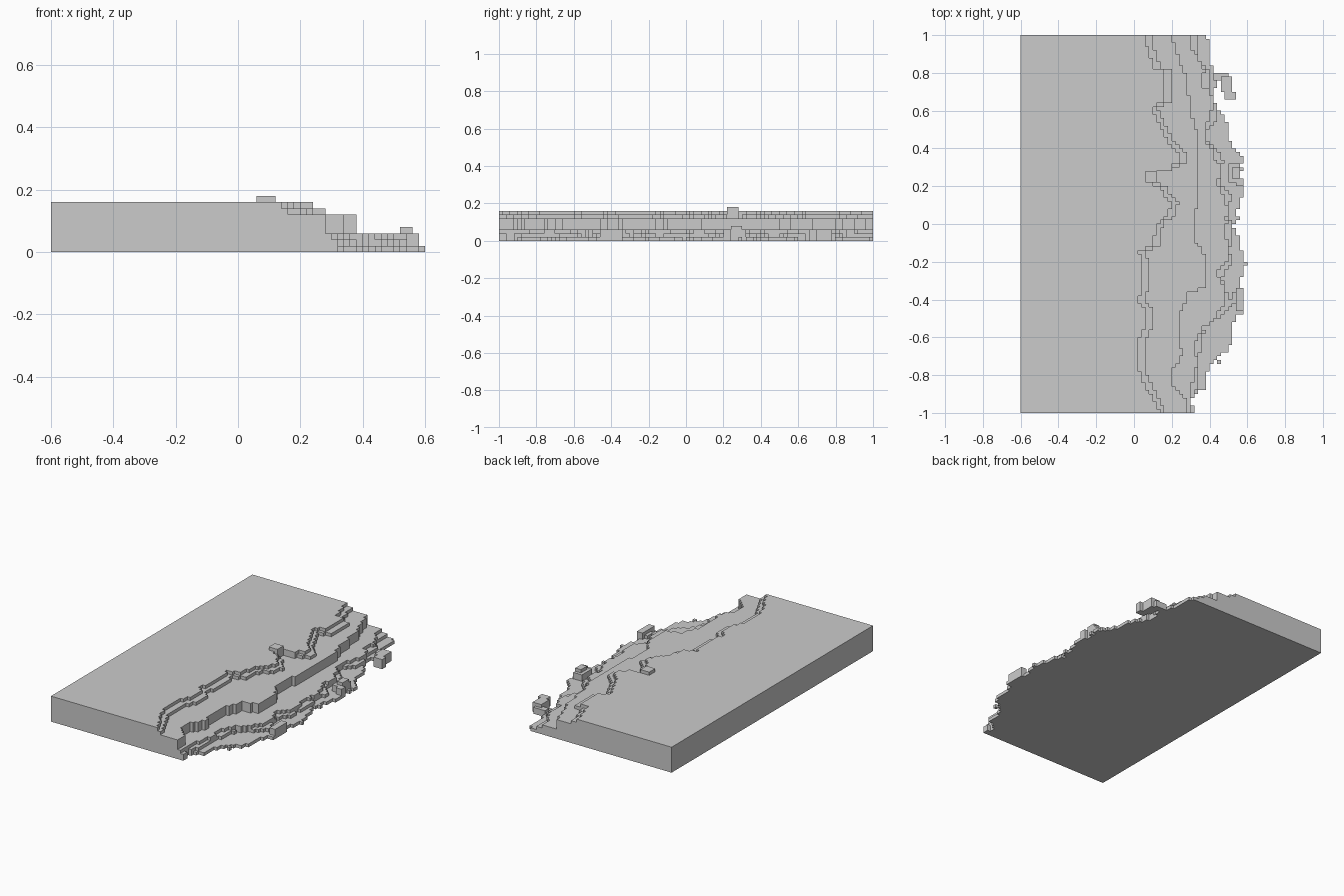
import bpy, bmesh

if "Cube" in bpy.data.objects:
    bpy.data.objects.remove(bpy.data.objects["Cube"])

U = 0.02                 # block size
NX, NY = 60, 100         # blocks along x and y
stone = bpy.data.materials.new("stone grey")
stone.diffuse_color = (0.6, 0.6, 0.6, 1)
stone.use_nodes = True
stone.node_tree.nodes["Principled BSDF"].inputs["Base Color"].default_value = stone.diffuse_color

# Edge contours as (y, x) points in hundredths, from back to front
SHORE = [(100, 38), (92, 40), (86, 42), (76, 42), (64, 43), (60, 45), (56, 47), (53, 50),
         (44, 52), (38, 54), (34, 57), (28, 58), (18, 58), (14, 56), (3, 56), (0, 52),
         (-5, 54), (-9, 57), (-20, 59), (-25, 58), (-33, 57), (-40, 58), (-46, 57),
         (-50, 54), (-60, 52), (-68, 48), (-73, 44), (-78, 38), (-88, 36), (-92, 31), (-100, 33)]
LEDGE = [(100, 31), (90, 32), (82, 37), (72, 38), (64, 42), (56, 41), (50, 37), (43, 38),
         (38, 43), (30, 45), (20, 45), (16, 48), (2, 49), (-10, 50), (-20, 50), (-26, 44),
         (-35, 48), (-44, 49), (-50, 43), (-55, 36), (-66, 32), (-78, 33), (-90, 30), (-100, 30)]
STEP = [(100, 20), (92, 22), (84, 25), (78, 28), (60, 30), (50, 33), (36, 34), (20, 34),
        (8, 33), (-8, 32), (-16, 37), (-33, 38), (-37, 29), (-46, 25), (-62, 24), (-69, 26),
        (-76, 21), (-86, 21), (-92, 27), (-100, 28)]
CREST = [(100, 6), (90, 8), (83, 11), (82, 17), (65, 17), (62, 9), (56, 12), (48, 16),
         (42, 19), (37, 24), (33, 24), (30, 18), (28, 8), (23, 8), (19, 14), (11, 20), (4, 18),
         (0, 12), (-11, 10), (-15, 3), (-22, 4), (-36, 4), (-40, 1), (-44, 6), (-55, 6),
         (-63, 2), (-76, 2), (-84, 5), (-92, 10), (-100, 14)]


def edge(line, y):
    """x of a contour at a given y (hundredths)"""
    for (y0, x0), (y1, x1) in zip(line, line[1:]):
        if y0 >= y >= y1:
            return x0 + (x1 - x0) * (y0 - y) / (y0 - y1)
    return line[-1][1]


# Raised rocks and shore tufts: x0, x1, y0, y1 (hundredths), height in blocks
ROCKS = [(6, 12, 22, 28, 9), (12, 20, 28, 30, 8), (42, 50, 76, 80, 2), (46, 52, 70, 78, 3),
         (48, 54, 66, 70, 3), (50, 56, 22, 32, 3), (52, 56, 24, 30, 4), (54, 58, 20, 24, 3),
         (52, 58, -42, -36, 2), (54, 58, -46, -34, 3), (58, 60, -22, -20, 1),
         (44, 46, -74, -72, 1)]


def height(i, j):
    if not (0 <= i < NX and 0 <= j < NY):
        return 0
    x, y = -60 + 2 * i + 1, -100 + 2 * j + 1
    jag = (0, 1, -1, 0.6, -0.6)[(j // 2 * 7) % 5]      # ragged rock edge
    h = 0
    # shore, low ledges, tall step, two crest steps
    for line, off, top in ((SHORE, jag, 1), (LEDGE, 2 + jag, 2), (LEDGE, -jag, 3),
                           (STEP, 0, 6), (CREST, 3.5, 7), (CREST, 0, 8)):
        if x < edge(line, y) + off:
            h = top
    for x0, x1, y0, y1, top in ROCKS:
        if x0 < x < x1 and y0 < y < y1:
            h = max(h, top)
    return h


# Terraced slab: block tops, flat base, and walls where the height changes
bm = bmesh.new()


def quad(*pts):
    bm.faces.new([bm.verts.new(((a - NX / 2) * U, (b - NY / 2) * U, c * U)) for a, b, c in pts])


for i in range(NX):
    for j in range(NY):
        h = height(i, j)
        if not h:
            continue
        ring = [(i, j), (i + 1, j), (i + 1, j + 1), (i, j + 1)]
        quad(*[(a, b, h) for a, b in ring])
        quad(*[(a, b, 0) for a, b in reversed(ring)])
        for k, (di, dj) in enumerate(((0, -1), (1, 0), (0, 1), (-1, 0))):
            (a, b), (c, d) = ring[k], ring[(k + 1) % 4]
            for z in range(height(i + di, j + dj), h):
                quad((a, b, z), (c, d, z), (c, d, z + 1), (a, b, z + 1))
bmesh.ops.remove_doubles(bm, verts=bm.verts, dist=0.001)
me = bpy.data.meshes.new("terraced_slab")
bm.to_mesh(me)
bm.free()
me.materials.append(stone)
ob = bpy.data.objects.new("terraced_slab", me)
bpy.context.collection.objects.link(ob)
